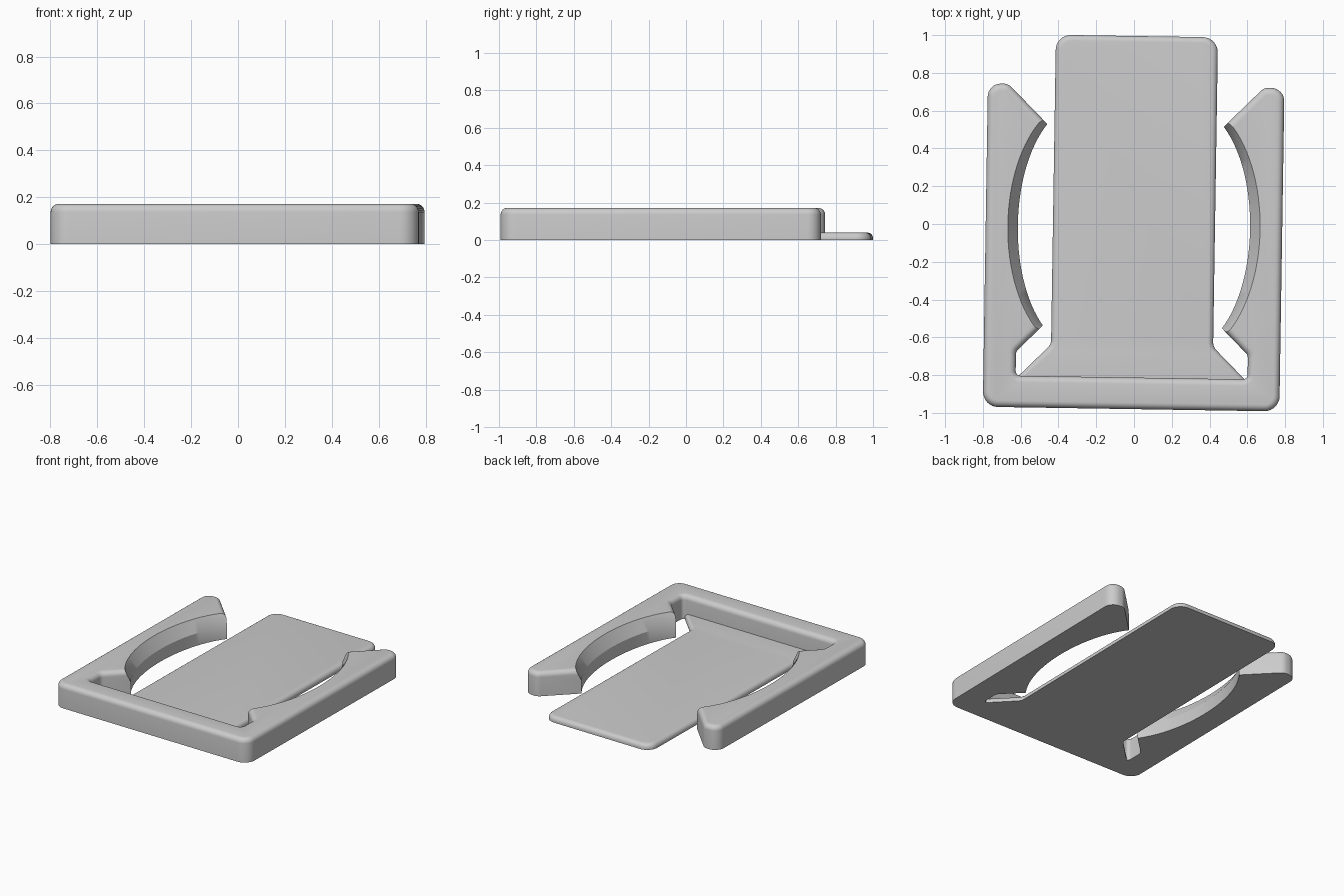
import bpy, bmesh, math
from mathutils import Vector

if "Cube" in bpy.data.objects:
    bpy.data.objects.remove(bpy.data.objects["Cube"])

TILT = math.radians(-0.9)      # the whole piece sits slightly turned
grey = bpy.data.materials.new("light grey")
grey.diffuse_color = (0.6, 0.6, 0.6, 1)
grey.use_nodes = True
grey.node_tree.nodes["Principled BSDF"].inputs["Base Color"].default_value = grey.diffuse_color


def rounded(half):
    """Mirror (x, y, radius) corners across x = 0 and round every corner."""
    pts = half + [(-x, y, r) for x, y, r in reversed(half)]
    out = []
    for i, (x, y, r) in enumerate(pts):
        p = Vector((x, y))
        if r == 0:
            out.append(p)
            continue
        a = (Vector(pts[i - 1][:2]) - p).normalized()
        b = (Vector(pts[(i + 1) % len(pts)][:2]) - p).normalized()
        half_angle = a.angle(b) / 2
        centre = p + (a + b).normalized() * (r / math.sin(half_angle))
        start = p + a * (r / math.tan(half_angle)) - centre
        end = p + b * (r / math.tan(half_angle)) - centre
        sweep = math.pi - 2 * half_angle
        for k in range(9):
            t = k / 8
            out.append(centre + (start * math.sin((1 - t) * sweep)
                                 + end * math.sin(t * sweep)) / math.sin(sweep))
    return out


def inset(pts, d):
    """Move a counter-clockwise outline inwards by d."""
    out = []
    for i, p in enumerate(pts):
        e1 = (p - pts[i - 1]).normalized()
        e2 = (pts[(i + 1) % len(pts)] - p).normalized()
        n1, n2 = Vector((-e1.y, e1.x)), Vector((-e2.y, e2.x))
        out.append(p + (n1 + n2) * (d / (1 + n1.dot(n2))))
    return out


def loft(name, layers):
    """Closed solid through matching outlines, given as (points, z)."""
    bm = bmesh.new()
    rings = [[bm.verts.new((p.x, p.y, z)) for p in pts] for pts, z in layers]
    for low, high in zip(rings, rings[1:]):
        for i in range(len(low)):
            bm.faces.new((low[i - 1], low[i], high[i], high[i - 1]))
    bm.faces.new(rings[0][::-1])
    bm.faces.new(rings[-1])
    bmesh.ops.recalc_face_normals(bm, faces=bm.faces)
    mesh = bpy.data.meshes.new(name)
    bm.to_mesh(mesh)
    bm.free()
    mesh.materials.append(grey)
    obj = bpy.data.objects.new(name, mesh)
    obj.rotation_euler.z = TILT
    bpy.context.collection.objects.link(obj)
    return obj


def slab(name, half, height, fillet):
    """Upright slab with a rounded top rim."""
    pts = rounded(half)
    layers = [(pts, 0)]
    for k in range(7):
        a = math.pi / 2 * k / 6
        layers.append((inset(pts, fillet * (1 - math.cos(a))),
                       height - fillet + fillet * math.sin(a)))
    return loft(name, layers)


# U-shaped frame: crossbar and two arms with diagonal ends
frame = slab("frame", [
    (0.785, -0.98, 0.08), (0.785, 0.732, 0.07), (0.677, 0.732, 0.06),
    (0.36, 0.415, 0), (0.36, -0.431, 0),
    (0.614, -0.685, 0.04), (0.614, -0.813, 0.025)], 0.172, 0.035)

# Thin tongue flaring out where it joins the crossbar
tongue = slab("tongue", [
    (0.645, -0.86, 0), (0.429, -0.644, 0.06), (0.429, 0.995, 0.08)], 0.04, 0.03)

# Cutter for the curved grips: straight below, widening above
layers = []
for z, t in ((-0.05, 0), (0.09, 0), (0.25, 1.95)):
    a, b = 0.323 + 0.053 * t, 0.64 + 0.03 * t
    ring = []
    for side in (1, -1):
        for k in range(49):
            ang = math.pi * (k / 48 - 0.5)
            ring.append(Vector((side * (0.292 + a * math.cos(ang)),
                                side * b * math.sin(ang) - 0.016)))
    layers.append((ring, z))
cutter = loft("grip_cutter", layers)
cutter.hide_render = True

cut = frame.modifiers.new("grip curves", 'BOOLEAN')
cut.operation = 'DIFFERENCE'
cut.solver = 'EXACT'
cut.object = cutter

# Apply the cut, then shade smooth with sharp edges kept
for obj in (frame, tongue):
    bpy.ops.object.select_all(action='DESELECT')
    obj.select_set(True)
    bpy.context.view_layer.objects.active = obj
    for mod in list(obj.modifiers):
        bpy.ops.object.modifier_apply(modifier=mod.name)
    bpy.ops.object.shade_smooth_by_angle(angle=math.radians(30))
bpy.data.objects.remove(cutter)
